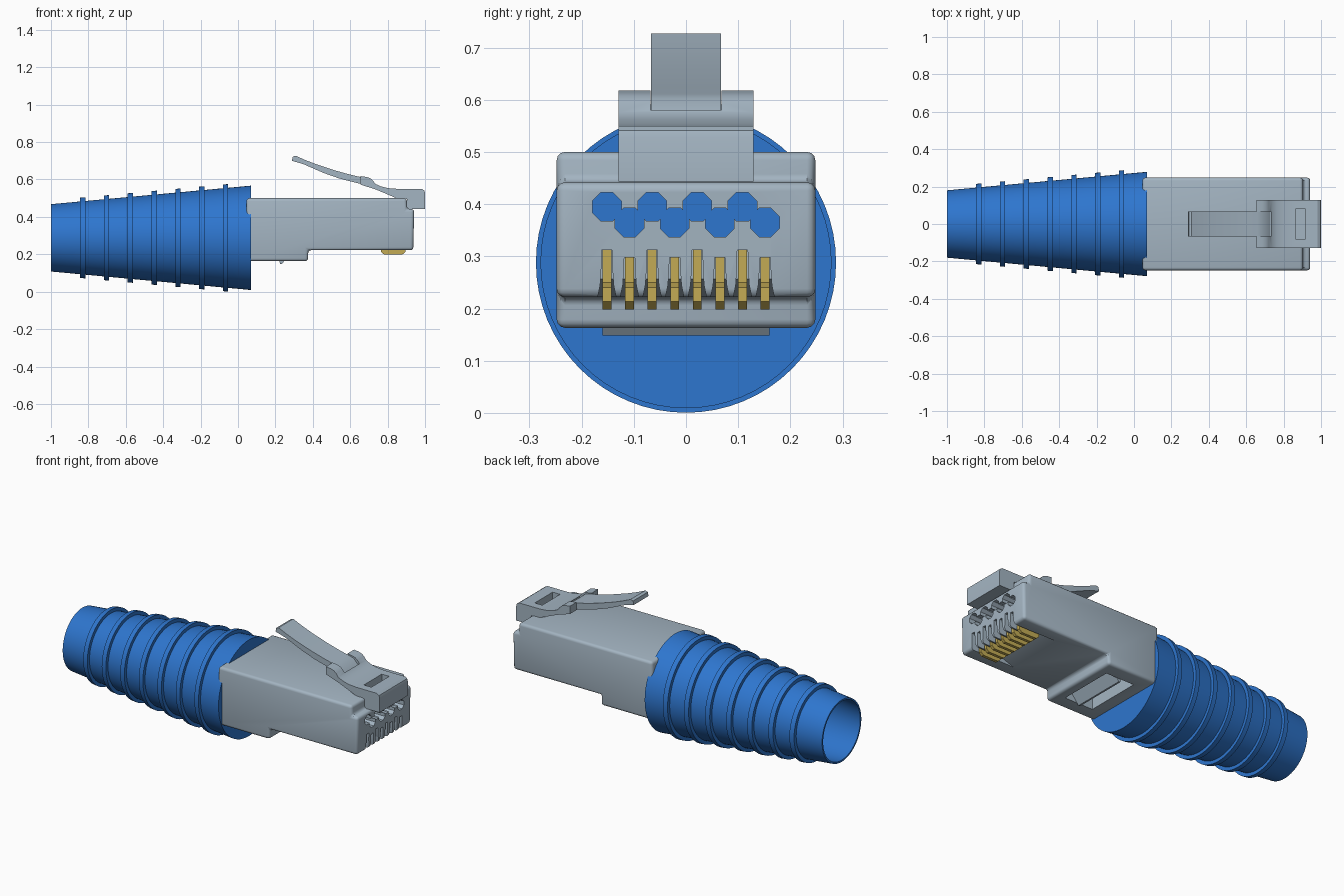
import bpy, bmesh, math
from mathutils import Matrix

cube = bpy.data.objects.get("Cube")
if cube:
    bpy.data.objects.remove(cube, do_unlink=True)


def material(name, rgb, rough=0.5):
    m = bpy.data.materials.new(name)
    m.use_nodes = True
    m.diffuse_color = (*rgb, 1)
    bsdf = m.node_tree.nodes["Principled BSDF"]
    bsdf.inputs["Base Color"].default_value = (*rgb, 1)
    bsdf.inputs["Roughness"].default_value = rough
    return m


GREY = material("grey_plastic", (0.37, 0.46, 0.54))
BLUE = material("blue_rubber", (0.027, 0.18, 0.62))
GOLD = material("gold_metal", (0.55, 0.41, 0.09))


def add_prism(bm, pts, axis, a, b):
    """Extrude a closed outline: (x, z) points along y, or (y, z) points along x."""
    place = (lambda p, t: (p[0], t, p[1])) if axis == "Y" else (lambda p, t: (t, p[0], p[1]))
    ends = [[bm.verts.new(place(p, t)) for p in pts] for t in (a, b)]
    n = len(pts)
    bm.faces.new(ends[0])
    bm.faces.new(ends[1][::-1])
    for i in range(n):
        j = (i + 1) % n
        bm.faces.new((ends[0][i], ends[1][i], ends[1][j], ends[0][j]))


def finish(name, bm, mat):
    bmesh.ops.recalc_face_normals(bm, faces=bm.faces[:])
    me = bpy.data.meshes.new(name)
    bm.to_mesh(me)
    bm.free()
    me.materials.append(mat)
    ob = bpy.data.objects.new(name, me)
    bpy.context.collection.objects.link(ob)
    return ob


def build(name, prisms, mat):
    bm = bmesh.new()
    for p in prisms:
        add_prism(bm, *p)
    return finish(name, bm, mat)


def activate(ob):
    bpy.ops.object.select_all(action="DESELECT")
    ob.select_set(True)
    bpy.context.view_layer.objects.active = ob


def bevel(ob, width, segments=3):
    mod = ob.modifiers.new("Bevel", "BEVEL")
    mod.width, mod.segments = width, segments
    mod.limit_method, mod.angle_limit = "ANGLE", math.radians(40)
    activate(ob)
    bpy.ops.object.modifier_apply(modifier=mod.name)


def cut(ob, prisms):
    cutter = build("cutter", prisms, GREY)
    cutter.hide_render = True
    mod = ob.modifiers.new("Cut", "BOOLEAN")
    mod.operation, mod.solver, mod.object = "DIFFERENCE", "EXACT", cutter
    mod.use_self = True
    activate(ob)
    bpy.ops.object.modifier_apply(modifier=mod.name)
    bpy.data.objects.remove(cutter, do_unlink=True)


def smooth(ob, angle=30):
    activate(ob)
    bpy.ops.object.shade_smooth_by_angle(angle=math.radians(angle))


def box(x0, x1, z0, z1):
    return [(x0, z0), (x1, z0), (x1, z1), (x0, z1)]


# Strain relief boot: a hollow ribbed cone turned about the x axis
def cone(x):
    return 0.18 + (x + 1) * 0.0925


outline = [(-1, cone(-1))]
for i in range(7):
    x = -0.83 + i * 0.1272
    for dx, dr in ((-0.014, 0), (-0.014, 0.02), (0.014, 0.02), (0.014, 0)):
        outline.append((x + dx, cone(x + dx) + dr))
outline += [(0.07, cone(0.07)), (0.07, 0), (0.03, 0), (0.03, 0.255), (-1, 0.17), (-1, cone(-1))]
bm = bmesh.new()
verts = [bm.verts.new((x, 0, r)) for x, r in outline]
edges = [bm.edges.new(pair) for pair in zip(verts, verts[1:])]
bmesh.ops.spin(bm, geom=verts + edges, cent=(0, 0, 0), axis=(1, 0, 0),
               angle=2 * math.pi, steps=64)
bmesh.ops.remove_doubles(bm, verts=bm.verts[:], dist=0.0002)
bmesh.ops.transform(bm, matrix=Matrix.Translation((0, 0, 0.288)), verts=bm.verts[:])
smooth(finish("boot", bm, BLUE))

# Plug housing, extruded from its side outline
housing = build("plug_housing", [([
    (0.045, 0.163), (0.375, 0.163), (0.375, 0.222), (0.937, 0.222),
    (0.942, 0.442), (0.903, 0.442), (0.903, 0.50), (0.045, 0.50)], "Y", -0.248, 0.248)], GREY)
bevel(housing, 0.016)

# Wire holes, contact slots and underside recesses
pitch = 0.0433
ys = [(i - 3.5) * pitch for i in range(8)]
holes, slots = [], []
for i, y in enumerate(ys):
    zc = 0.395 if i % 2 == 0 else 0.365
    r = 0.0275 / math.cos(math.pi / 8)
    octagon = [(y + r * math.cos((k + 0.5) * math.pi / 4),
                zc + r * math.sin((k + 0.5) * math.pi / 4)) for k in range(8)]
    holes.append((octagon, "X", 0.0 - 0.001 * i, 1.0 + 0.001 * i))
    top = 0.312 if i % 2 == 0 else 0.298
    half = [(0.018, 0.15), (0.017, 0.225), (0.013, 0.245), (0.011, 0.27), (0.010, top)]
    slot = [(y + w, z) for w, z in half] + [(y - w, z) for w, z in half[::-1]]
    slots.append((slot, "X", 0.755, 1.0))
cut(housing, holes)
cut(housing, slots)
cut(housing, [
    ([(0.66, 0.20), (0.76, 0.20), (0.76, 0.258), (0.66, 0.222)], "Y", -0.17, 0.17),
    (box(0.14, 0.32, 0.10, 0.25), "Y", -0.163, 0.163)])
smooth(housing)

# Cable clamp flap in the underside recess
build("clamp_flap", [([(0.225, 0.148), (0.235, 0.148), (0.315, 0.255), (0.20, 0.255)],
                      "Y", -0.16, 0.16)], GREY)

# Gold contact blades
for i, y in enumerate(ys):
    top = 0.312 if i % 2 == 0 else 0.298
    build(f"contact_{i + 1}", [([
        (0.765, 0.213), (0.782, 0.198), (0.878, 0.198), (0.895, 0.213), (0.895, 0.24),
        (0.865, 0.25), (0.865, top), (0.765, top)], "Y", y - 0.0085, y + 0.0085)], GOLD)

# Latch base with raised shoulders, a slot for the lever and a window
latch = build("latch_base", [([
    (0.903, 0.443), (1.0, 0.443), (1.0, 0.528), (0.996, 0.541), (0.982, 0.55), (0.85, 0.55),
    (0.80, 0.554), (0.765, 0.563), (0.735, 0.576), (0.72, 0.596), (0.705, 0.608),
    (0.685, 0.614), (0.655, 0.618), (0.655, 0.573), (0.74, 0.545), (0.80, 0.52),
    (0.84, 0.503), (0.87, 0.497), (0.903, 0.497)], "Y", -0.129, 0.129)], GREY)
cut(latch, [([(0.60, 0.70), (0.732, 0.70), (0.732, 0.565), (0.70, 0.575), (0.60, 0.61)],
             "Y", -0.068, 0.068),
            (box(0.866, 0.914, 0.505, 0.65), "Y", -0.082, 0.082)])
smooth(latch)

# Long thin release lever
lever = build("latch_lever", [([
    (0.288, 0.700), (0.293, 0.722), (0.308, 0.727), (0.36, 0.704), (0.42, 0.681),
    (0.52, 0.648), (0.60, 0.626), (0.66, 0.612), (0.695, 0.602), (0.728, 0.568),
    (0.70, 0.564), (0.655, 0.577), (0.60, 0.590), (0.54, 0.606), (0.46, 0.634),
    (0.40, 0.660), (0.35, 0.682)], "Y", -0.0675, 0.0675)], GREY)
smooth(lever)
